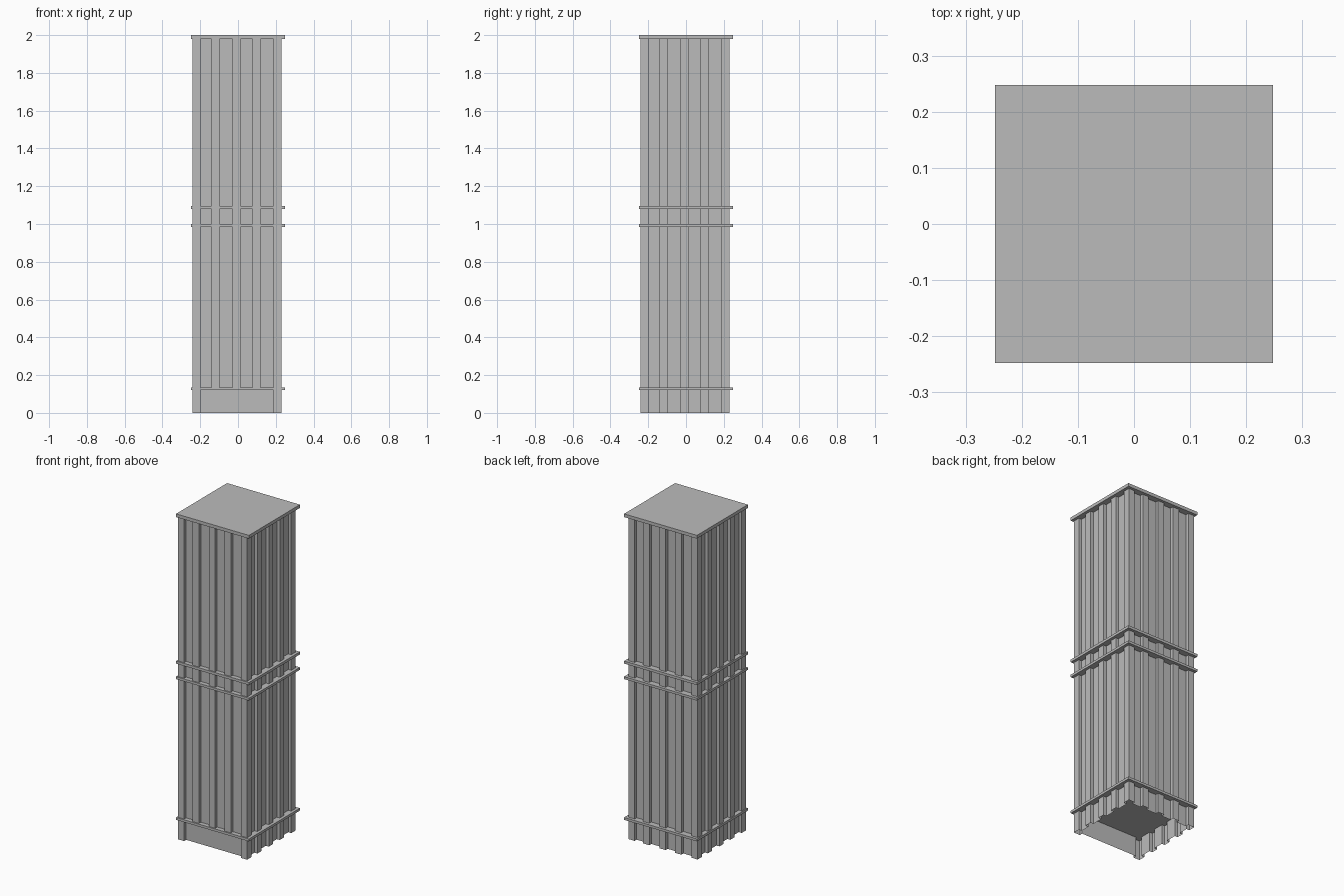
import bpy, bmesh
from mathutils import Matrix, Vector

cube = bpy.data.objects.get("Cube")
if cube:
    bpy.data.objects.remove(cube, do_unlink=True)

HALF = 0.235       # half width of the ribbed shaft
RIB = 0.042        # rib width
DEPTH = 0.02       # groove depth
SHIFT = -0.005     # shaft sits slightly off the trim centre
RIB_CENTRES = (-0.114, -0.003, 0.103)

grey = bpy.data.materials.new("plain_grey")
grey.use_nodes = True
colour = (0.5, 0.5, 0.5, 1)
grey.diffuse_color = colour
grey.node_tree.nodes["Principled BSDF"].inputs["Base Color"].default_value = colour


def finish(name, bm):
    mesh = bpy.data.meshes.new(name)
    bm.to_mesh(mesh)
    bm.free()
    mesh.materials.append(grey)
    obj = bpy.data.objects.new(name, mesh)
    bpy.context.collection.objects.link(obj)
    return obj


def side_profile(ribs):
    """One side of the outline, from corner to corner, facing the front."""
    inner, outer = -HALF + DEPTH, -HALF
    pts = [(-HALF, outer), (-HALF + RIB, outer), (-HALF + RIB, inner)]
    for c in ribs:
        a, b = c - RIB / 2, c + RIB / 2
        pts += [(a, inner), (a, outer), (b, outer), (b, inner)]
    pts += [(HALF - RIB, inner), (HALF - RIB, outer)]
    return [Vector((x, y, 0)) for x, y in pts]


def ribbed_shaft(name, z0, z1, front_ribs):
    """Hollow fluted tube made from four turned side profiles."""
    bm = bmesh.new()
    outline = []
    for i in range(4):
        turn = Matrix.Rotation(i * 1.5707963, 3, "Z")
        ribs = front_ribs if i == 0 else RIB_CENTRES
        outline += [turn @ p + Vector((SHIFT, SHIFT, z0)) for p in side_profile(ribs)]
    low = [bm.verts.new(p) for p in outline]
    high = [bm.verts.new(p + Vector((0, 0, z1 - z0))) for p in outline]
    for i in range(len(low)):
        j = (i + 1) % len(low)
        bm.faces.new((low[i], low[j], high[j], high[i]))
    return finish(name, bm)


def slab(name, z0, z1, width=0.495):
    bm = bmesh.new()
    bmesh.ops.create_cube(bm, size=1)
    bmesh.ops.scale(bm, verts=bm.verts, vec=(width, width, z1 - z0))
    bmesh.ops.translate(bm, verts=bm.verts, vec=(0, 0, (z0 + z1) / 2))
    return finish(name, bm)


# Open base with a plain front panel, then the ribbed shaft above it
ribbed_shaft("base_skirt", 0, 0.125, ())
ribbed_shaft("ribbed_shaft", 0.125, 1.985, RIB_CENTRES)

# Horizontal trim bands and the cap
slab("base_band", 0.12, 0.135)
slab("lower_middle_band", 0.985, 1.0)
slab("upper_middle_band", 1.08, 1.096)
slab("top_cap", 1.98, 2.0)
